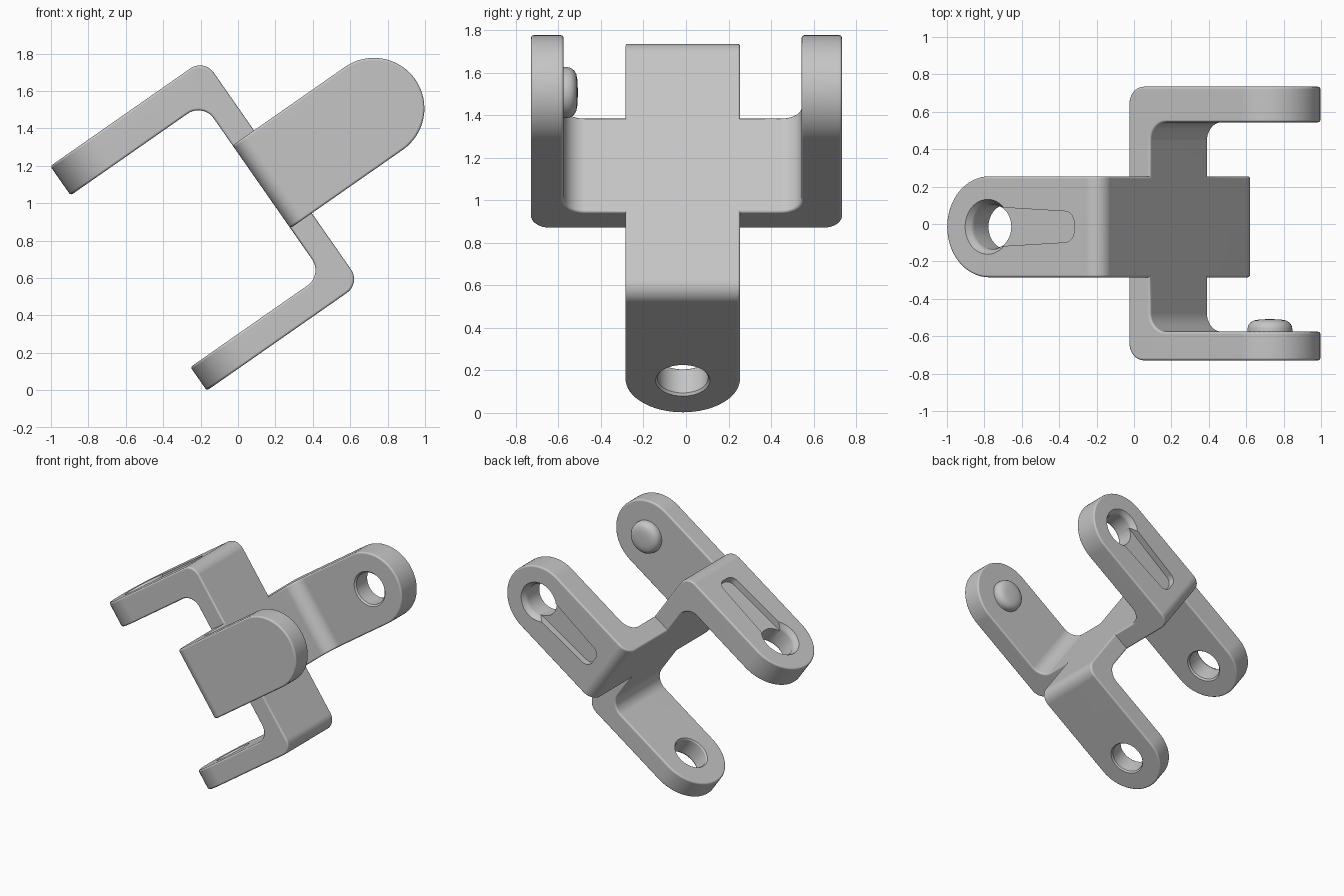
import bpy, bmesh, math
from mathutils import Matrix, Vector

if "Cube" in bpy.data.objects:
    bpy.data.objects.remove(bpy.data.objects["Cube"])

# Bracket frame: x along the arms, y across from thin arm to thick arm, z over the width
LEN, HALF, WID = 1.003, 0.7315, 0.27
PLATE, THICK, THIN = 0.14, 0.19, 0.153
EYE = LEN - WID

grey = bpy.data.materials.new("light_grey")
grey.diffuse_color = (0.56, 0.56, 0.56, 1)
grey.use_nodes = True
grey.node_tree.nodes["Principled BSDF"].inputs["Base Color"].default_value = grey.diffuse_color


def finish(name, bm):
    bmesh.ops.recalc_face_normals(bm, faces=bm.faces[:])
    me = bpy.data.meshes.new(name)
    bm.to_mesh(me)
    bm.free()
    me.materials.append(grey)
    ob = bpy.data.objects.new(name, me)
    bpy.context.collection.objects.link(ob)
    return ob


def rounded(corners, seg=10):
    """Polygon from (x, y, radius) corners."""
    pts, n = [], len(corners)
    for i, (x, y, r) in enumerate(corners):
        c = Vector((x, y))
        if r == 0:
            pts.append(c)
            continue
        a = (Vector(corners[i - 1][:2]) - c).normalized()
        b = (Vector(corners[(i + 1) % n][:2]) - c).normalized()
        half = a.angle(b) / 2
        mid = c + (a + b).normalized() * r / math.sin(half)
        va = c + a * r / math.tan(half) - mid
        vb = c + b * r / math.tan(half) - mid
        sweep = math.pi - 2 * half
        for k in range(seg + 1):
            t = k / seg
            pts.append(mid + (va * math.sin((1 - t) * sweep) + vb * math.sin(t * sweep)) / math.sin(sweep))
    return pts


def prism(name, pts, lo, hi, plan=False):
    """Extrude along z, or along y when the outline is a plan in x and z."""
    bm = bmesh.new()
    put = (lambda p, h: (p[0], h, p[1])) if plan else (lambda p, h: (p[0], p[1], h))
    a = [bm.verts.new(put(p, lo)) for p in pts]
    b = [bm.verts.new(put(p, hi)) for p in pts]
    bm.faces.new(a)
    bm.faces.new(b)
    for i in range(len(pts)):
        bm.faces.new((a[i - 1], a[i], b[i], b[i - 1]))
    return finish(name, bm)


def lathe(name, profile, seg=48):
    """Turn (radius, y) points around the arm eye."""
    bm = bmesh.new()
    rings = []
    for r, y in profile:
        rings.append([bm.verts.new((EYE + r * math.cos(2 * math.pi * k / seg), y,
                                    r * math.sin(2 * math.pi * k / seg))) for k in range(seg)])
    for a, b in zip(rings, rings[1:]):
        for i in range(seg):
            bm.faces.new((a[i - 1], a[i], b[i], b[i - 1]))
    bm.faces.new(rings[0])
    bm.faces.new(rings[-1])
    return finish(name, bm)


def apply_mod(ob, kind, **props):
    mod = ob.modifiers.new(kind, kind)
    for key, value in props.items():
        setattr(mod, key, value)
    bpy.context.view_layer.objects.active = ob
    bpy.ops.object.modifier_apply(modifier=mod.name)


def boolean(ob, other, operation):
    apply_mod(ob, 'BOOLEAN', object=other, operation=operation, solver='EXACT')
    bpy.data.objects.remove(other)


def hole(ob, lo, hi, r_lo, r_hi, d_hi):
    """Through hole with eased rims."""
    prof = [(r_lo, lo - 0.03), (r_lo, lo), (0.119, lo + 0.012), (0.119, hi - d_hi),
            (0.119 + (r_hi - 0.119) * 0.35, hi - d_hi * 0.6), (r_hi, hi), (r_hi, hi + 0.03)]
    boolean(ob, lathe("hole_cutter", prof), 'DIFFERENCE')


def bracket(name):
    """U-shaped bracket with rounded arm ends."""
    top, bot, far = HALF - THICK, THIN - HALF, LEN + 0.1
    u = rounded([(0, -HALF, 0.09), (far, -HALF, 0), (far, bot, 0), (PLATE, bot, 0.1),
                 (PLATE, top, 0.1), (far, top, 0), (far, HALF, 0), (0, HALF, 0.09)])
    ob = prism(name, u, -0.4, 0.4)
    arc = [(EYE + WID * math.cos(t), WID * math.sin(t))
           for t in (math.pi * (k / 32 - 0.5) for k in range(33))]
    plan = [(-0.1, -WID)] + arc + [(-0.1, WID)]
    boolean(ob, prism("plan_cutter", plan, -1, 1, True), 'INTERSECT')
    apply_mod(ob, 'BEVEL', width=0.013, segments=3, limit_method='ANGLE',
              angle_limit=math.radians(40), use_clamp_overlap=False)
    # Thick arm: eye and tapered guide slot on the outside
    slot = rounded([(EYE, -0.108, 0), (EYE, 0.108, 0), (0.17, 0.08, 0.06), (0.17, -0.08, 0.06)])
    boolean(ob, prism("slot_cutter", slot, HALF - 0.05, HALF + 0.05, True), 'DIFFERENCE')
    hole(ob, top, HALF, 0.13, 0.147, 0.045)
    return ob


# Two brackets back to back, a quarter turn apart, sharing one plate
left = bracket("joint_body")
hole(left, -HALF, THIN - HALF, 0.128, 0.128, 0.012)
left.data.transform(Matrix(((-1, 0, 0, 0.865), (0, 0, 1, -0.015), (0, 1, 0, 0.825), (0, 0, 0, 1))))

right = bracket("right_bracket")
place_right = Matrix.Translation((0.725, 0.0025, 0.82))
right.data.transform(place_right)
boolean(left, right, 'UNION')

# Snap button on the inside of the front arm
base = THIN - HALF
button = lathe("snap_button", [(0.12, base - 0.02), (0.12, base + 0.015), (0.116, base + 0.034),
                               (0.105, base + 0.049), (0.087, base + 0.06), (0.06, base + 0.065),
                               (0.02, base + 0.067)])
button.data.transform(place_right)

# Tilt everything into place and smooth the curves
tilt = Matrix.Rotation(math.radians(-34.9), 4, 'Y')
for ob in (left, button):
    ob.data.transform(tilt)
    bpy.ops.object.select_all(action='DESELECT')
    ob.select_set(True)
    bpy.context.view_layer.objects.active = ob
    bpy.ops.object.shade_smooth_by_angle(angle=math.radians(35))
    apply_mod(ob, 'WEIGHTED_NORMAL', keep_sharp=True)
